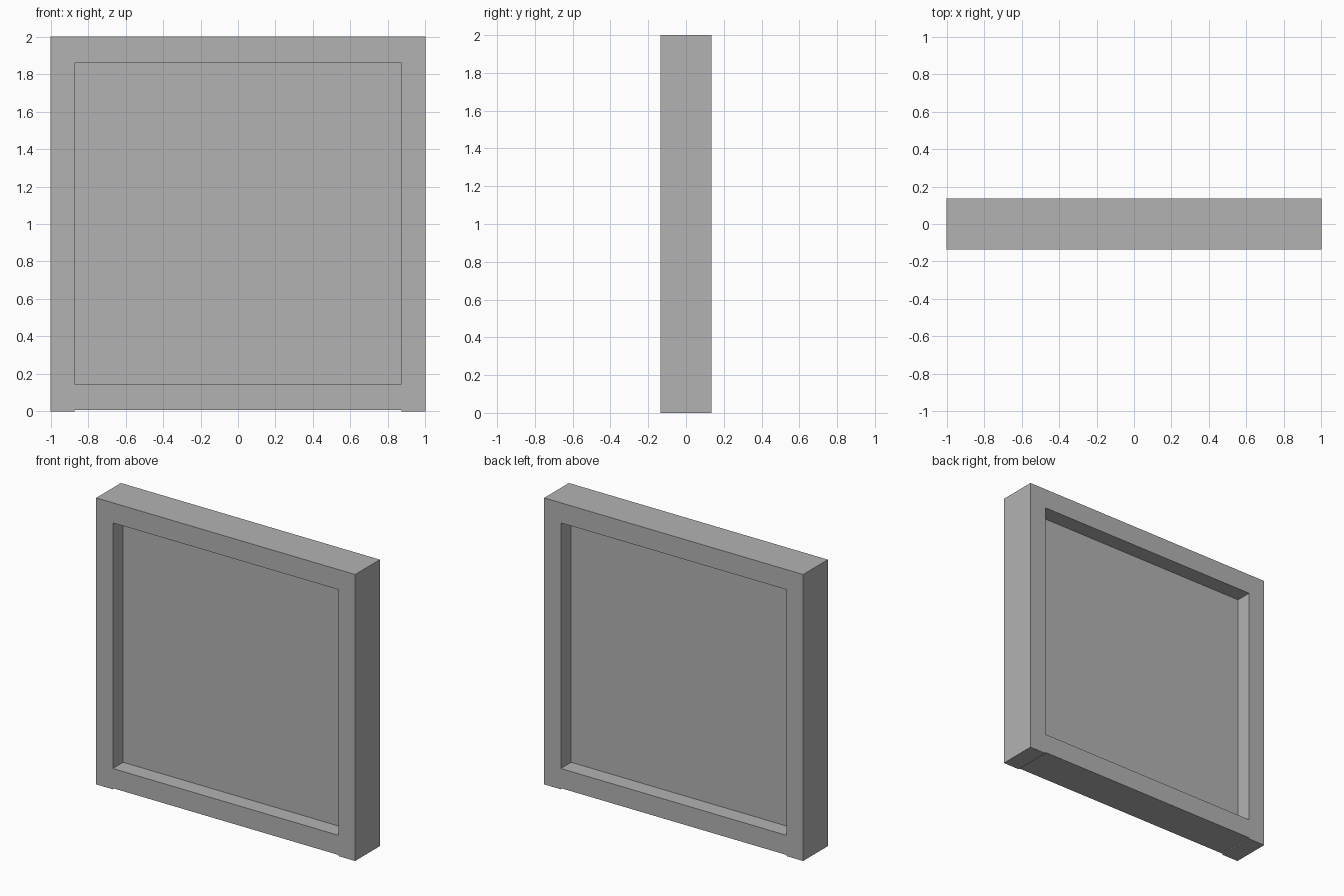
import bpy

if "Cube" in bpy.data.objects:
    bpy.data.objects.remove(bpy.data.objects["Cube"])

# one flat grey for the whole model
grey = bpy.data.materials.new("grey")
grey.diffuse_color = (0.45, 0.45, 0.45, 1)
grey.use_nodes = True
grey.node_tree.nodes["Principled BSDF"].inputs["Base Color"].default_value = grey.diffuse_color

HALF_DEPTH = 0.136    # half the frame depth
INNER = 0.872         # half the opening width
SILL, HEAD = 0.145, 1.86
LIFT = 0.008          # the bottom rail sits slightly above the stile feet


def box(name, x0, x1, half_y, z0, z1):
    bpy.ops.mesh.primitive_cube_add(size=1, location=((x0 + x1) / 2, 0, (z0 + z1) / 2))
    ob = bpy.context.object
    ob.name = name
    ob.scale = (x1 - x0, 2 * half_y, z1 - z0)
    bpy.ops.object.transform_apply(location=False, rotation=False, scale=True)
    ob.data.materials.append(grey)
    return ob


# upright stiles
box("left_stile", -1, -INNER, HALF_DEPTH, 0, 2)
box("right_stile", INNER, 1, HALF_DEPTH, 0, 2)

# top and bottom rails
box("top_rail", -INNER, INNER, HALF_DEPTH, HEAD, 2)
box("bottom_rail", -INNER, INNER, HALF_DEPTH, LIFT, SILL)

# thin pane set midway through the frame
box("pane", -INNER, INNER, 0.022, SILL, HEAD)
